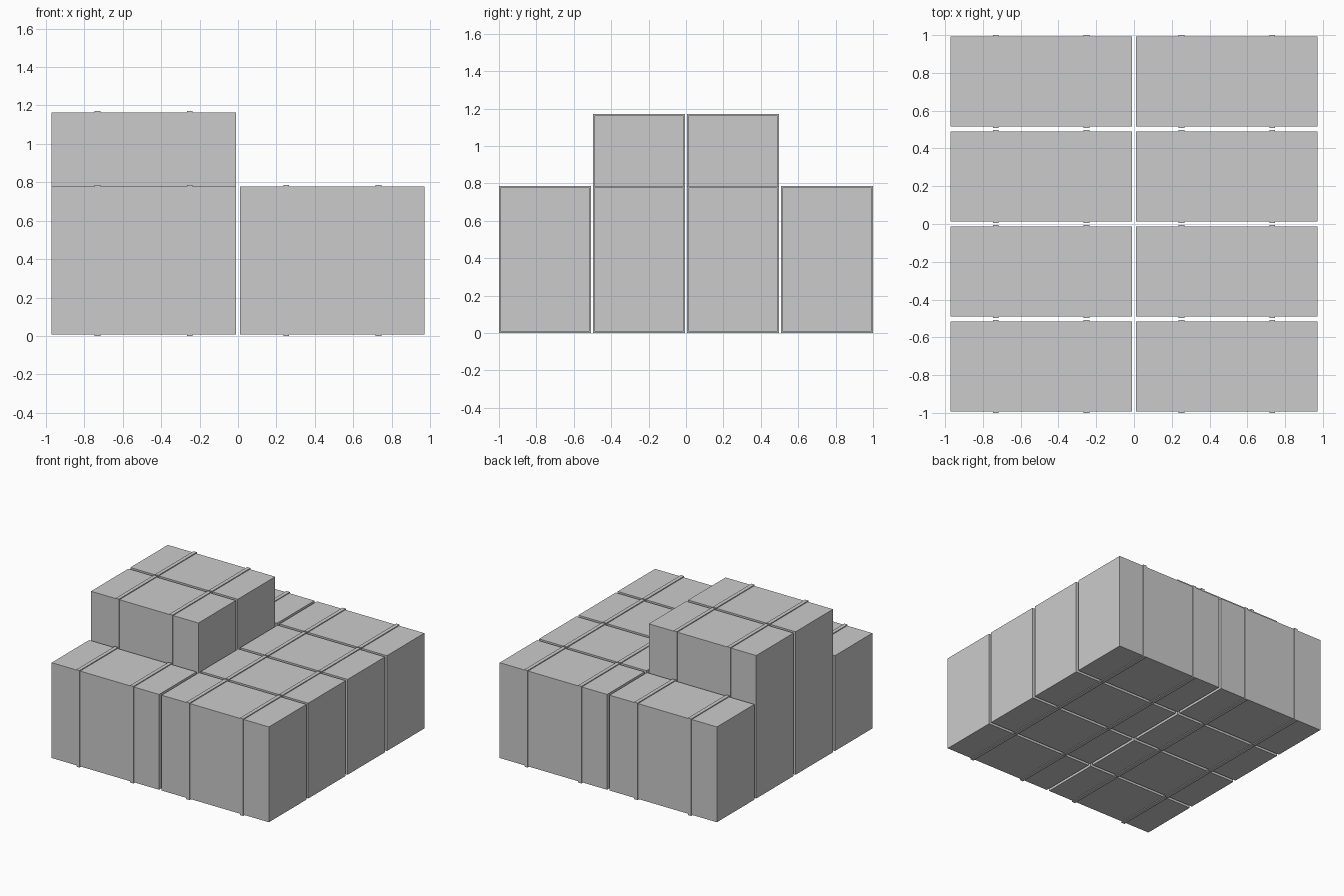
import bpy

if "Cube" in bpy.data.objects:
    bpy.data.objects.remove(bpy.data.objects["Cube"])

BALE_X, BALE_Y = 0.961, 0.478      # bale footprint
STRAP_W, LIP = 0.03, 0.007         # strap width and how far it stands proud
UNIT_H = 0.3855                    # height of one step


def box(name, center, size):
    bpy.ops.mesh.primitive_cube_add(size=1, location=center)
    ob = bpy.context.object
    ob.name = name
    ob.scale = size
    bpy.ops.object.transform_apply(location=False, rotation=False, scale=True)
    return ob


def strapped_bale(x, y, steps):
    h = steps * UNIT_H
    zc = LIP + h / 2
    # Body
    box("bale", (x, y, zc), (BALE_X, BALE_Y, h))
    # Two flat straps running round the body
    for side in (-1, 1):
        box("bale_strap", (x + side * BALE_X / 4, y, zc),
            (STRAP_W, BALE_Y + 2 * LIP, h + 2 * LIP))


# Two columns by four rows; the middle two on the left are taller
for x in (-0.4915, 0.4915):
    for y in (-0.754, -0.2515, 0.2515, 0.754):
        tall = x < 0 and abs(y) < 0.5
        strapped_bale(x, y, 3 if tall else 2)
